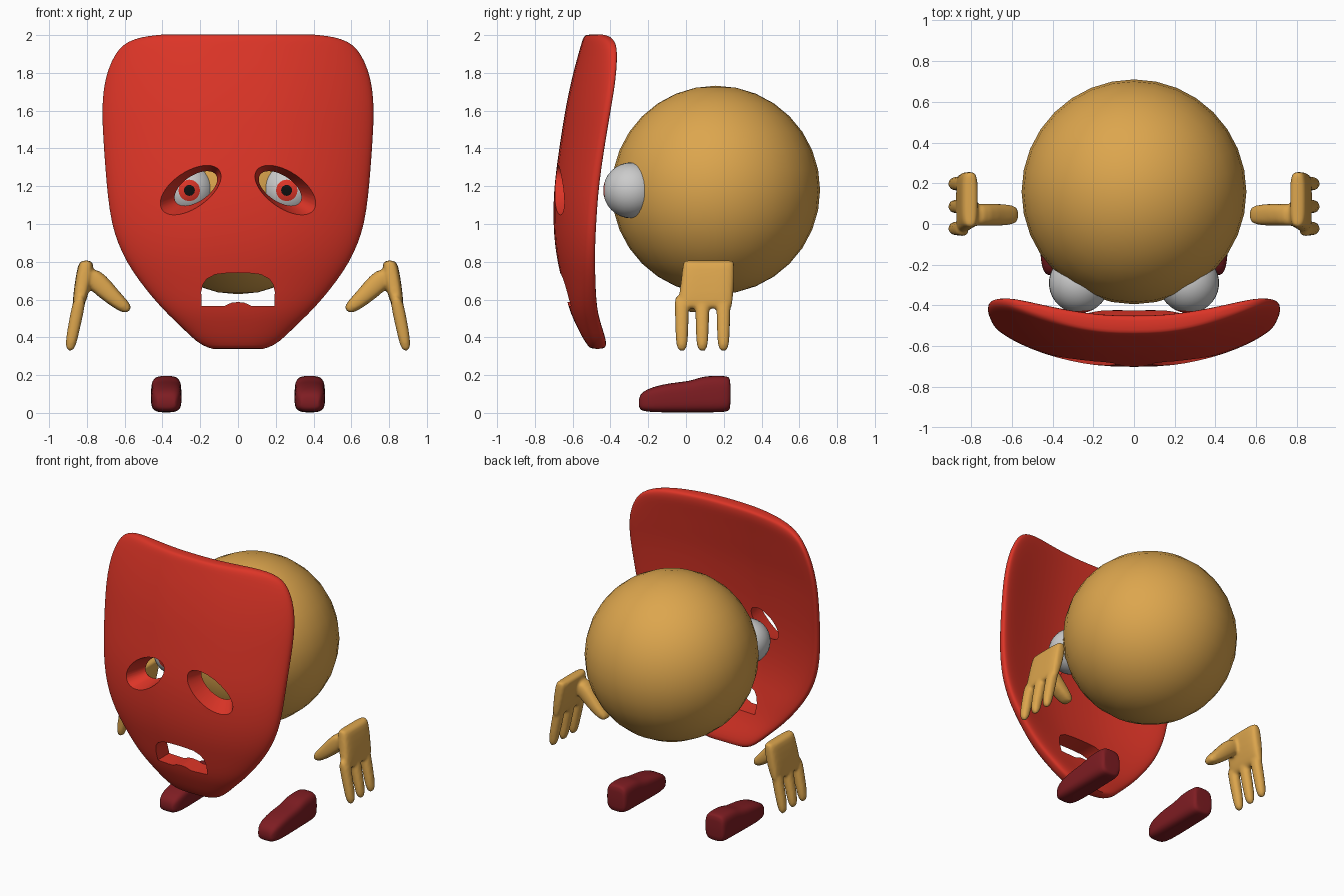
import bpy, bmesh, math
from mathutils import Vector, Matrix

if "Cube" in bpy.data.objects:
    bpy.data.objects.remove(bpy.data.objects["Cube"])


def material(name, rgb):
    m = bpy.data.materials.new(name)
    m.diffuse_color = (*rgb, 1)
    m.use_nodes = True
    m.node_tree.nodes["Principled BSDF"].inputs["Base Color"].default_value = m.diffuse_color
    return m


RED = material("mask_red", (0.72, 0.035, 0.02))
TAN = material("tan", (0.72, 0.38, 0.075))
SHOE = material("shoe_red", (0.21, 0.012, 0.016))
WHITE = material("eye_white", (0.88, 0.88, 0.9))
BLACK = material("pupil_black", (0.005, 0.005, 0.005))


def loft(bm, stations, u, v, n=16, p=2.5):
    """Skin superellipse rings: stations are (centre, half u, half v)."""
    u, v = Vector(u), Vector(v)
    rings = []
    for c, hu, hv in stations:
        ring = []
        for i in range(n):
            a = 2 * math.pi * (i + 0.5) / n
            cu, sv = math.cos(a), math.sin(a)
            du = math.copysign(abs(cu) ** (2 / p), cu) * hu
            dv = math.copysign(abs(sv) ** (2 / p), sv) * hv
            ring.append(bm.verts.new(Vector(c) + u * du + v * dv))
        rings.append(ring)
    for a, b in zip(rings, rings[1:]):
        for i in range(n):
            j = (i + 1) % n
            bm.faces.new((a[i], a[j], b[j], b[i]))
    for r in (rings[0], rings[-1]):
        for i in range(n // 2 - 1):
            bm.faces.new((r[i], r[i + 1], r[n - 2 - i], r[n - 1 - i]))


def make(name, bm, mats, mirror=1, smooth=True):
    if mirror < 0:
        bmesh.ops.scale(bm, vec=(-1, 1, 1), verts=bm.verts)
    bmesh.ops.recalc_face_normals(bm, faces=bm.faces)
    me = bpy.data.meshes.new(name)
    for f in bm.faces:
        f.smooth = smooth
    bm.to_mesh(me)
    bm.free()
    ob = bpy.data.objects.new(name, me)
    bpy.context.collection.objects.link(ob)
    for m in mats:
        me.materials.append(m)
    return ob


def select(ob):
    bpy.ops.object.select_all(action="DESELECT")
    ob.select_set(True)
    bpy.context.view_layer.objects.active = ob


def subdivide(ob, levels):
    m = ob.modifiers.new("subdivide", "SUBSURF")
    m.levels = m.render_levels = levels


# Mask: rows of height, half width, front y at the centre, half thickness
ROWS = [(0.338, .13, -.505, .035), (0.355, .19, -.52, .05), (0.40, .245, -.55, .06),
        (0.45, .295, -.575, .063), (0.52, .37, -.61, .065), (0.60, .445, -.635, .065),
        (0.70, .525, -.66, .065), (0.80, .592, -.685, .065), (0.90, .638, -.70, .065),
        (1.0, .67, -.708, .065), (1.15, .692, -.708, .065), (1.3, .704, -.692, .063),
        (1.45, .715, -.67, .061), (1.6, .722, -.647, .06), (1.72, .714, -.622, .06),
        (1.82, .69, -.598, .058), (1.9, .652, -.575, .055), (1.95, .61, -.56, .053),
        (1.98, .55, -.55, .048), (1.995, .48, -.54, .042), (2.003, .40, -.53, .03)]
bm = bmesh.new()
loft(bm, [((0, f + t, z), w, t) for z, w, f, t in ROWS], (1, 0, 0), (0, 1, 0), 40, 3)
for vert in bm.verts:
    vert.co.y += 0.33 * vert.co.x ** 2
mask = make("mask", bm, [RED])
subdivide(mask, 1)


def prism(name, outlines):
    """Cutter through the mask from (y, [(x, z)...]) outlines."""
    b = bmesh.new()
    front, back = [[b.verts.new((x, y, z)) for x, z in pts] for y, pts in outlines]
    n = len(front)
    b.faces.new(front)
    b.faces.new(back)
    for i in range(n):
        b.faces.new((front[i], front[(i + 1) % n], back[(i + 1) % n], back[i]))
    return make(name, b, [], smooth=False)


def ellipse(s, cx, cz, a, b, tilt=math.radians(-33), n=40):
    pts = []
    for i in range(n):
        t = 2 * math.pi * i / n
        p, q = a * math.cos(t), b * math.sin(t)
        pts.append((s * (cx + p * math.cos(tilt) - q * math.sin(tilt)),
                    cz + p * math.sin(tilt) + q * math.cos(tilt)))
    return pts


# Eye openings narrow toward the back, the mouth goes straight through
cutters = [prism("eye_cutter", [(-.75, ellipse(s, .284, 1.17, .232, .115)),
                                (-.50, ellipse(s, .213, 1.192, .105, .056))])
           for s in (1, -1)]
half = [(.035, .583), (.07, .567), (.192, .567), (.195, .64), (.186, .68),
        (.165, .71), (.12, .733), (.06, .74)]
mouth = half + [(0, .742)] + [(-x, z) for x, z in reversed(half)] + [(0, .587)]
cutters.append(prism("mouth_cutter", [(-.9, mouth), (-.3, mouth)]))
select(mask)
for c in cutters:
    m = mask.modifiers.new("opening", "BOOLEAN")
    m.operation, m.solver, m.object = "DIFFERENCE", "EXACT", c
for m in list(mask.modifiers):
    bpy.ops.object.modifier_apply(modifier=m.name)
for c in cutters:
    bpy.data.objects.remove(c)
select(mask)
bpy.ops.object.shade_smooth_by_angle(angle=math.radians(35))

# Round body
bm = bmesh.new()
bmesh.ops.create_uvsphere(bm, u_segments=32, v_segments=16, radius=.552,
                          matrix=Matrix.Translation((0, .158, 1.18)))
make("body", bm, [TAN])

for s, side in ((1, "left"), (-1, "right")):
    # Eyeball with iris and pupil on the rings round its front pole
    bm = bmesh.new()
    bmesh.ops.create_uvsphere(bm, u_segments=32, v_segments=16, radius=.148)
    for f in bm.faces:
        ang = math.degrees(f.calc_center_median().angle(Vector((0, 0, 1))))
        f.material_index = 2 if ang < 11.3 else 1 if ang < 22.5 else 0
    turn = Matrix.Rotation(math.radians(-5), 4, "Z") @ Matrix.Rotation(math.pi / 2, 4, "X")
    bmesh.ops.transform(bm, verts=bm.verts,
                        matrix=Matrix.Translation((.27, -.29, 1.178)) @ turn)
    make(side + "_eye", bm, [WHITE, RED, BLACK], s)

    # Hand: palm, three fingers and thumb blended together
    bm = bmesh.new()
    X, Y = (1, 0, 0), (0, 1, 0)
    loft(bm, [((.803, .12, .808), .13, .03), ((.805, .12, .785), .138, .043),
              ((.822, .113, .68), .142, .044), ((.84, .103, .59), .145, .036),
              ((.848, .10, .55), .14, .025)], Y, X, 20, 4)
    for y in (-.022, .086, .198):
        loft(bm, [((.835, y, .62), .04, .036), ((.852, y, .53), .038, .036),
                  ((.875, y, .42), .035, .034), ((.886, y, .355), .031, .029),
                  ((.889, y, .328), .017, .016)], Y, X, 12, 2.4)
    loft(bm, [((.80, .045, .74), .055, .05), ((.74, .045, .69), .056, .06),
              ((.66, .045, .61), .056, .046), ((.60, .045, .56), .05, .036),
              ((.574, .045, .54), .032, .02)], Y, (.67, 0, -.74), 12, 2.8)
    hand = make(side + "_hand", bm, [TAN], s)
    subdivide(hand, 1)
    m = hand.modifiers.new("blend", "REMESH")
    m.mode, m.voxel_size, m.use_smooth_shade = "VOXEL", .01, True
    m = hand.modifiers.new("soften", "SMOOTH")
    m.factor, m.iterations = .5, 4

    # Shoe: stations of y, half width, bottom, top
    bm = bmesh.new()
    loft(bm, [((.38, y, (b + t) / 2), w, (t - b) / 2) for y, w, b, t in
              ((-.25, .045, .025, .08), (-.235, .065, .01, .11), (-.18, .08, .003, .138),
               (-.08, .082, .002, .16), (.02, .081, .002, .168), (.07, .081, .002, .188),
               (.12, .081, .002, .197), (.20, .08, .003, .197), (.228, .074, .01, .192),
               (.236, .058, .025, .175))], X, (0, 0, 1), 20, 3.5)
    subdivide(make(side + "_shoe", bm, [SHOE], s), 1)
